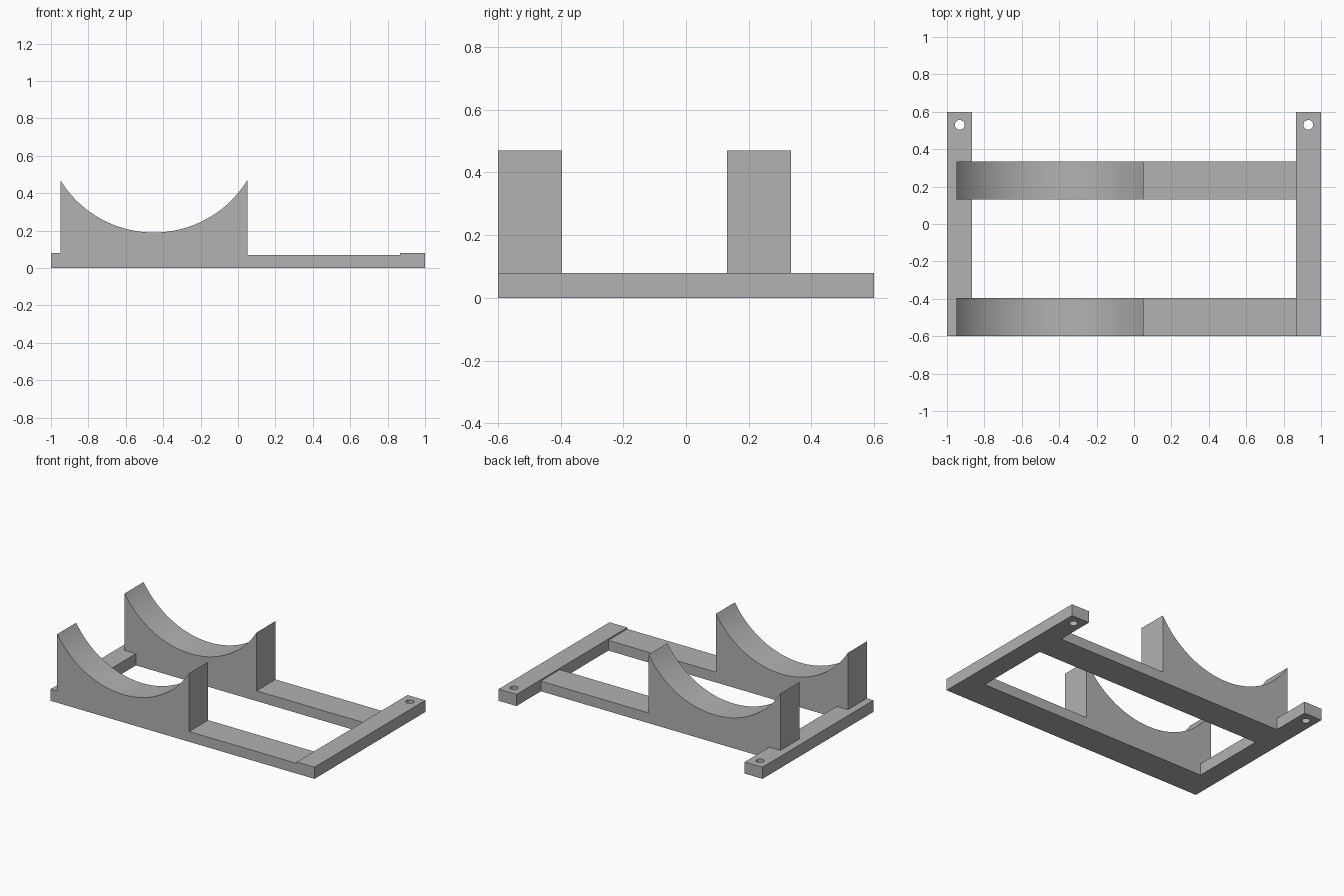
import bpy
import bmesh
import math

cube = bpy.data.objects.get("Cube")
if cube:
    bpy.data.objects.remove(cube, do_unlink=True)

grey = bpy.data.materials.new("plain_grey")
grey.use_nodes = True
COLOUR = (0.445, 0.445, 0.445, 1)
grey.diffuse_color = COLOUR
grey.node_tree.nodes["Principled BSDF"].inputs["Base Color"].default_value = COLOUR

RAIL_IN, RAIL_H, BAR_H = 0.865, 0.08, 0.07
FRONT, BACK, BAR_W = -0.6, 0.6, 0.205


def extrude(name, outline, offset):
    """Extrude a closed planar outline by an offset vector."""
    bm = bmesh.new()
    face = bm.faces.new([bm.verts.new(p) for p in outline])
    result = bmesh.ops.extrude_face_region(bm, geom=[face])
    verts = [g for g in result["geom"] if isinstance(g, bmesh.types.BMVert)]
    bmesh.ops.translate(bm, verts=verts, vec=offset)
    bmesh.ops.recalc_face_normals(bm, faces=bm.faces)
    mesh = bpy.data.meshes.new(name)
    bm.to_mesh(mesh)
    bm.free()
    mesh.materials.append(grey)
    obj = bpy.data.objects.new(name, mesh)
    bpy.context.collection.objects.link(obj)
    return obj


def activate(obj):
    bpy.ops.object.select_all(action="DESELECT")
    obj.select_set(True)
    bpy.context.view_layer.objects.active = obj


# Side rails, each with a screw hole near the back end
for name, side in (("right_rail", -1), ("left_rail", 1)):
    a, b = side * RAIL_IN, side
    rail = extrude(name, [(a, FRONT, 0), (b, FRONT, 0), (b, BACK, 0), (a, BACK, 0)],
                   (0, 0, RAIL_H))
    bpy.ops.mesh.primitive_cylinder_add(vertices=32, radius=0.026, depth=0.4,
                                        location=(side * 0.932, 0.53, 0.04))
    cutter = bpy.context.object
    cutter.name = "hole_cutter"
    cutter.hide_render = True
    cutter.data.materials.append(grey)
    hole = rail.modifiers.new("screw_hole", "BOOLEAN")
    hole.operation = "DIFFERENCE"
    hole.solver = "EXACT"
    hole.object = cutter
    activate(rail)
    bpy.ops.object.modifier_apply(modifier=hole.name)
    bpy.data.objects.remove(cutter, do_unlink=True)
    bpy.ops.object.shade_smooth_by_angle(angle=math.radians(30))

# Crossbars with a rounded cradle, notched over the right rail
CENTRE, HALF, TIP, LOW = -0.45, 0.5, 0.47, 0.19
sag = TIP - LOW
radius = (HALF ** 2 + sag ** 2) / (2 * sag)
sweep = math.asin(HALF / radius)
STEPS = 48
arc = []
for i in range(STEPS + 1):
    t = sweep * (2 * i / STEPS - 1)
    arc.append((CENTRE + radius * math.sin(t), LOW + radius * (1 - math.cos(t))))
profile = [(-RAIL_IN, 0), (-RAIL_IN, RAIL_H), (CENTRE - HALF, RAIL_H), *arc,
           (CENTRE + HALF, BAR_H), (RAIL_IN, BAR_H), (RAIL_IN, 0)]

for name, y in (("front_cradle", FRONT), ("back_cradle", 0.13)):
    cradle = extrude(name, [(x, y, z) for x, z in profile], (0, BAR_W, 0))
    activate(cradle)
    bpy.ops.object.shade_smooth_by_angle(angle=math.radians(30))
